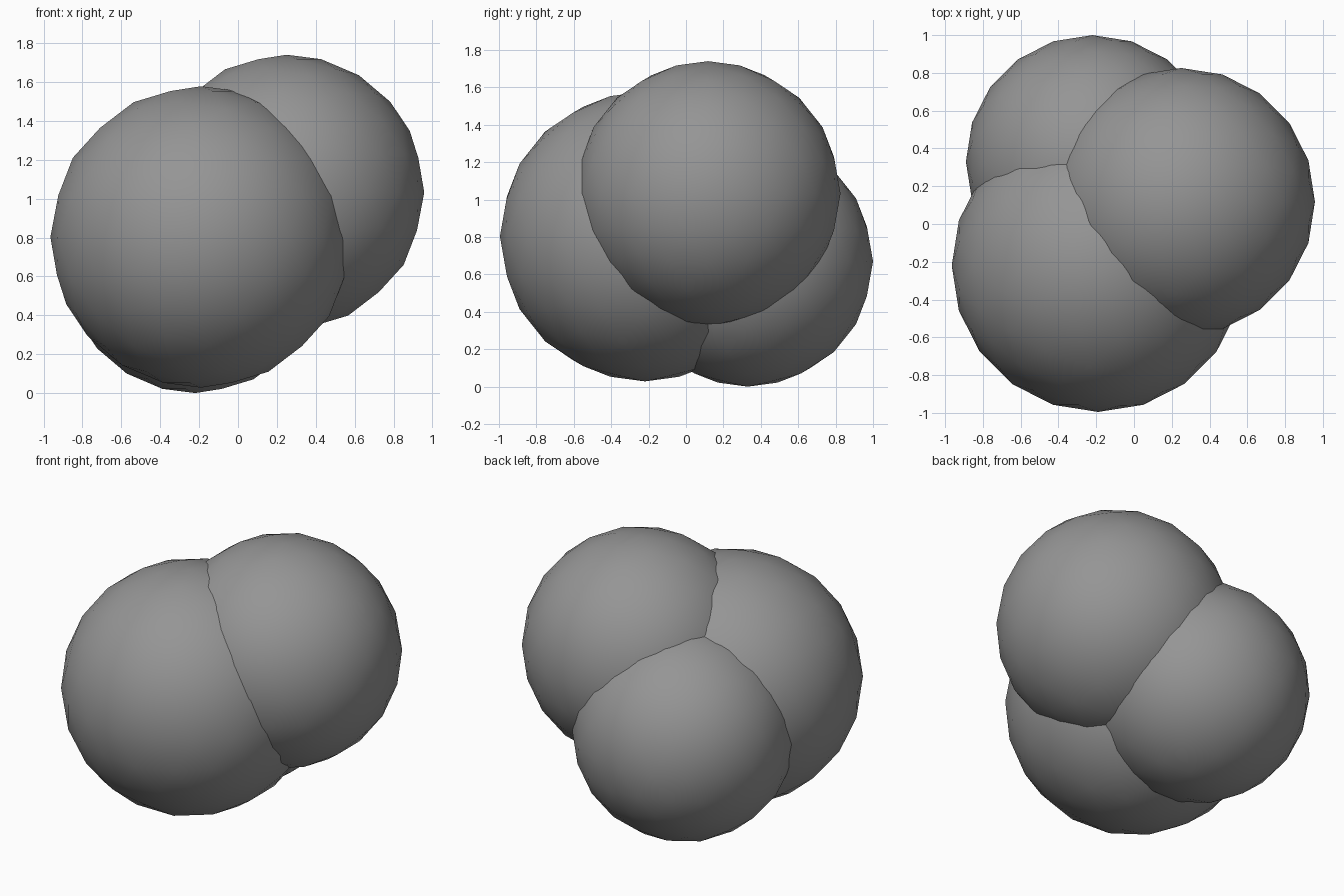
import bpy

if "Cube" in bpy.data.objects:
    bpy.data.objects.remove(bpy.data.objects["Cube"])

# Dark grey finish
grey = bpy.data.materials.new("dark_grey")
grey.diffuse_color = (0.3, 0.3, 0.3, 1.0)
grey.use_nodes = True
grey.node_tree.nodes["Principled BSDF"].inputs["Base Color"].default_value = grey.diffuse_color


def ball(name, centre, radius):
    """Faceted-outline, smooth-shaded ball."""
    bpy.ops.mesh.primitive_ico_sphere_add(subdivisions=3, radius=radius, location=centre)
    obj = bpy.context.object
    obj.name = name
    obj.data.materials.append(grey)
    bpy.ops.object.shade_smooth()
    return obj


# Three overlapping balls forming one cluster
ball("large_front_ball", (-0.19, -0.22, 0.803), 0.775)
ball("upper_right_ball", (0.25, 0.118, 1.032), 0.708)
ball("small_back_ball", (-0.22, 0.33, 0.67), 0.67)
